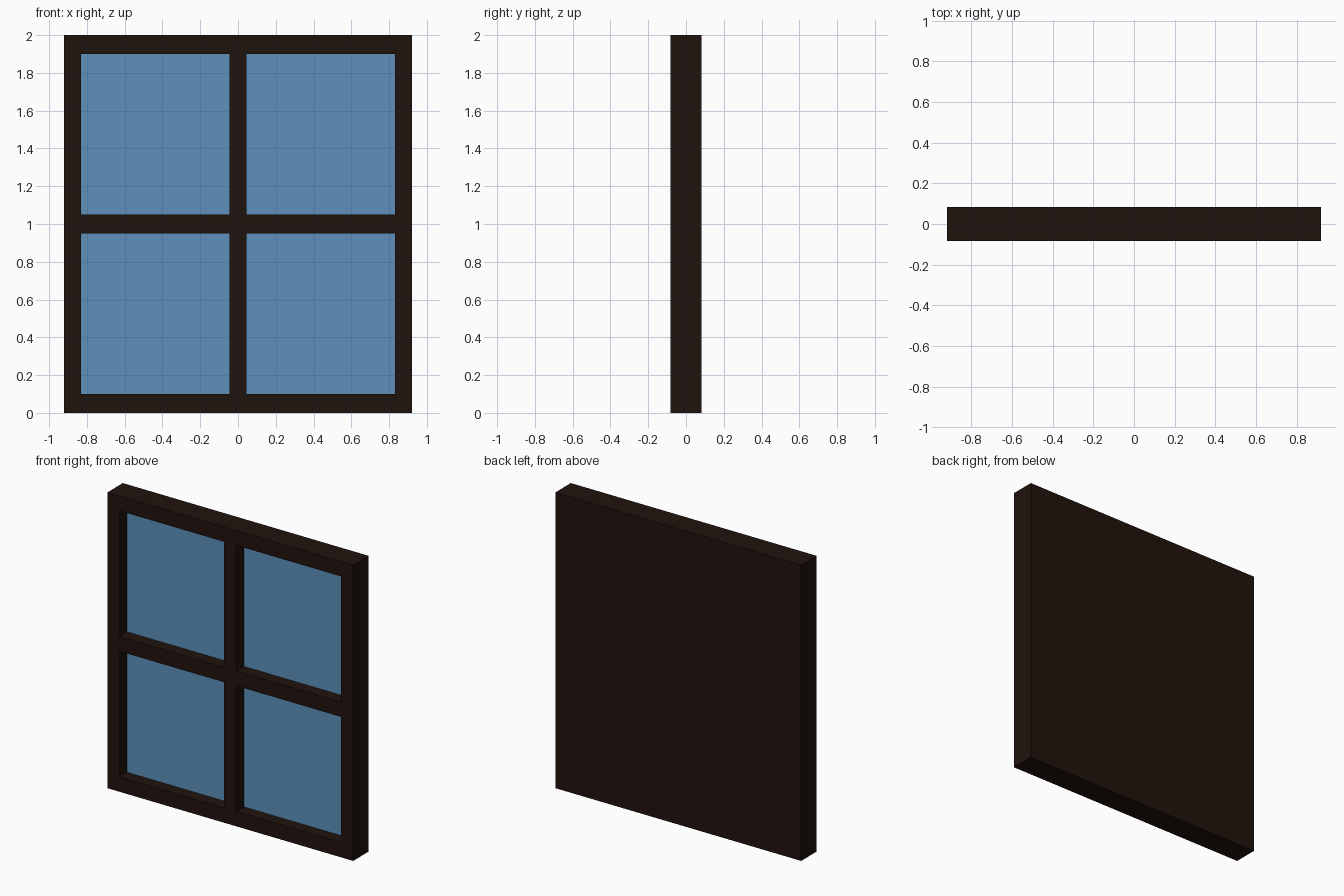
import bpy, bmesh

if "Cube" in bpy.data.objects:
    bpy.data.objects.remove(bpy.data.objects["Cube"])

HALF_DEPTH = 0.083
GLASS_Y = 0.0
XS = [-0.92, -0.83, -0.045, 0.045, 0.83, 0.92]
ZS = [0.0, 0.10, 0.95, 1.05, 1.90, 2.0]


def material(name, color):
    mat = bpy.data.materials.new(name)
    mat.diffuse_color = (*color, 1.0)
    mat.use_nodes = True
    mat.node_tree.nodes["Principled BSDF"].inputs["Base Color"].default_value = mat.diffuse_color
    return mat


def finish(name, bm, mat):
    mesh = bpy.data.meshes.new(name)
    bm.to_mesh(mesh)
    bm.free()
    mesh.materials.append(mat)
    obj = bpy.data.objects.new(name, mesh)
    bpy.context.collection.objects.link(obj)
    return obj


wood = material("dark_wood", (0.0145, 0.0065, 0.0042))
glass = material("blue_glass", (0.11, 0.28, 0.49))

# Frame: front lattice, recessed reveals, outer sides and solid back
bm = bmesh.new()
grid = [[bm.verts.new((x, -HALF_DEPTH, z)) for z in ZS] for x in XS]
panes = []
for i in range(5):
    for j in range(5):
        face = bm.faces.new((grid[i][j], grid[i + 1][j],
                             grid[i + 1][j + 1], grid[i][j + 1]))
        if i in (1, 3) and j in (1, 3):
            panes.append(face)

rim = [e for e in bm.edges if e.is_boundary]
side = bmesh.ops.extrude_edge_only(bm, edges=rim)["geom"]
for v in (g for g in side if isinstance(g, bmesh.types.BMVert)):
    v.co.y = HALF_DEPTH
bmesh.ops.contextual_create(
    bm, geom=[e for e in side if isinstance(e, bmesh.types.BMEdge) and e.is_boundary])

floors = bmesh.ops.extrude_discrete_faces(bm, faces=panes)["faces"]
for face in floors:
    for v in face.verts:
        v.co.y = GLASS_Y
bmesh.ops.recalc_face_normals(bm, faces=bm.faces)
bmesh.ops.delete(bm, geom=floors, context='FACES_ONLY')
finish("window_frame", bm, wood)

# Glass: four panes closing the recesses
for i in (1, 3):
    for j in (1, 3):
        bm = bmesh.new()
        corners = [(i, j), (i + 1, j), (i + 1, j + 1), (i, j + 1)]
        bm.faces.new([bm.verts.new((XS[a], GLASS_Y, ZS[b])) for a, b in corners])
        side_name = "left" if i == 1 else "right"
        row_name = "lower" if j == 1 else "upper"
        finish(f"glass_pane_{row_name}_{side_name}", bm, glass)
